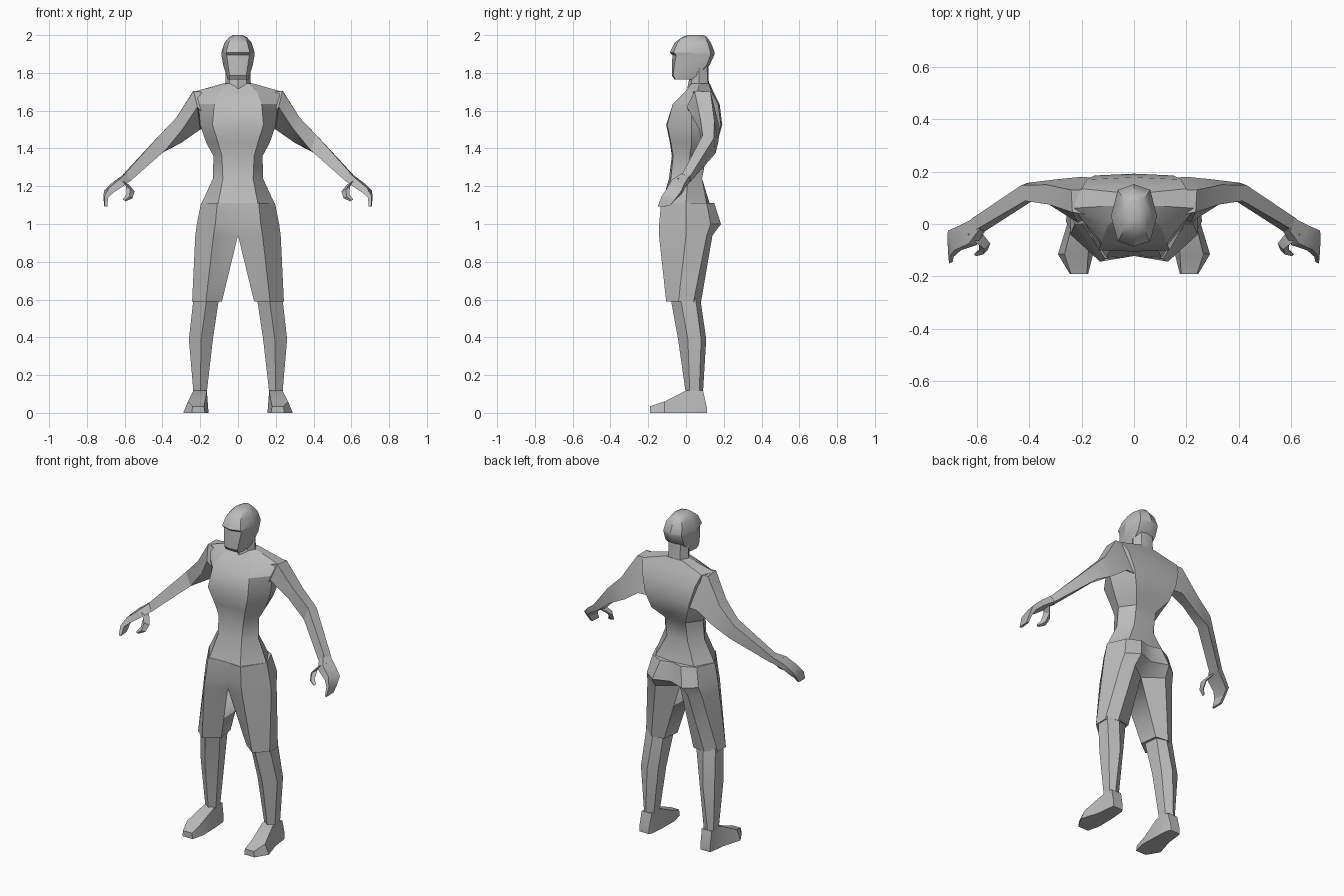
import bpy, bmesh, math
from mathutils import Vector

grey = bpy.data.materials.new("plain grey")
grey.diffuse_color = (0.5, 0.5, 0.5, 1)


def loft(name, rings, mirror=False, angle=30):
    """Skin closed rings of points, cap both ends, optionally mirror in x."""
    bm = bmesh.new()
    loops = [[bm.verts.new(p) for p in r] for r in rings]
    n = len(loops[0])
    for a, b in zip(loops, loops[1:]):
        for i in range(n):
            j = (i + 1) % n
            bm.faces.new((a[i], a[j], b[j], b[i]))
    bm.faces.new(loops[0])
    bm.faces.new(loops[-1])
    bmesh.ops.recalc_face_normals(bm, faces=bm.faces)
    inner = [f for f in bm.faces if all(abs(v.co.x) < 1e-4 for v in f.verts)]
    bmesh.ops.delete(bm, geom=inner, context='FACES')
    me = bpy.data.meshes.new(name)
    bm.to_mesh(me)
    bm.free()
    me.materials.append(grey)
    ob = bpy.data.objects.new(name, me)
    bpy.context.collection.objects.link(ob)
    if mirror:
        ob.modifiers.new("mirror", 'MIRROR').use_clip = True
    bpy.ops.object.select_all(action='DESELECT')
    bpy.context.view_layer.objects.active = ob
    ob.select_set(True)
    bpy.ops.object.shade_smooth_by_angle(angle=math.radians(angle))
    return ob


def sym(z, front, fs, side, bs, back):
    """Symmetric 8-point ring: centre y values and (x, y) side points."""
    half = [fs, side, bs]
    pts = [(0, front)] + half + [(0, back)] + [(-x, y) for x, y in reversed(half)]
    return [(x, y, z) for x, y in pts]


def level(z, *pts):
    return [(x, y, z) for x, y in pts]


# Torso
loft("torso", [
    sym(1.11, -.12, (.105, -.128), (.193, 0), (.13, .11), .125),
    sym(1.24, -.09, (.08, -.08), (.133, .01), (.07, .085), .085),
    sym(1.36, -.075, (.085, -.068), (.130, .02), (.07, .105), .108),
    sym(1.43, -.085, (.105, -.08), (.168, .03), (.12, .165), .165),
    sym(1.525, -.105, (.135, -.10), (.20, .03), (.15, .185), .192),
    sym(1.635, -.07, (.125, -.07), (.21, .03), (.18, .17), .178),
    sym(1.70, -.005, (.10, -.005), (.235, .06), (.20, .135), .145),
    sym(1.745, .03, (.05, .03), (.075, .07), (.055, .12), .125)])

# Neck
loft("neck", [
    sym(1.68, .0, (.05, .025), (.078, .07), (.05, .125), .135),
    sym(1.76, .015, (.045, .03), (.066, .07), (.04, .115), .12),
    sym(1.85, .02, (.045, .03), (.064, .07), (.04, .11), .12)])

# Head with brow ridge above the recessed face
loft("head", [
    sym(1.765, -.06, (.045, -.055), (.055, -.02), (.048, .03), .03),
    sym(1.785, -.074, (.044, -.068), (.060, -.015), (.058, .055), .06),
    sym(1.84, -.074, (.052, -.062), (.078, .015), (.062, .11), .125),
    sym(1.895, -.072, (.060, -.052), (.088, .03), (.062, .13), .15),
    sym(1.908, -.086, (.062, -.066), (.088, .03), (.062, .13), .152),
    sym(1.96, -.06, (.050, -.045), (.072, .03), (.052, .115), .132),
    sym(1.99, -.02, (.035, -.01), (.046, .04), (.034, .095), .11),
    sym(2.0, .01, (.018, .015), (.024, .05), (.018, .085), .095)])

# Arms: shoulder, mid upper arm, elbow, wrist
loft("arm", [
    [(.15, .03, 1.69), (.15, .13, 1.70), (.14, .175, 1.50), (.15, .03, 1.55)],
    [(.235, .045, 1.705), (.24, .13, 1.70), (.20, .18, 1.50), (.215, .005, 1.62)],
    [(.325, .075, 1.565), (.335, .15, 1.55), (.30, .17, 1.43), (.295, .07, 1.50)],
    [(.415, .088, 1.47), (.43, .148, 1.455), (.405, .157, 1.375), (.385, .09, 1.39)],
    [(.60, -.02, 1.265), (.62, .02, 1.25), (.595, .022, 1.222), (.572, -.03, 1.225)]],
    mirror=True)

# Hands: palm curling down into the fingers
loft("hand", [
    [(.59, -.02, 1.27), (.61, .022, 1.26), (.59, .022, 1.226), (.57, -.03, 1.23)],
    [(.63, -.075, 1.235), (.67, -.008, 1.215), (.65, -.005, 1.19), (.60, -.08, 1.205)],
    [(.685, -.10, 1.19), (.71, -.025, 1.175), (.69, -.025, 1.155), (.66, -.10, 1.165)],
    [(.708, -.13, 1.145), (.712, -.055, 1.135), (.695, -.055, 1.13), (.688, -.125, 1.14)],
    [(.705, -.15, 1.092), (.708, -.085, 1.095), (.695, -.085, 1.095), (.692, -.145, 1.092)]],
    mirror=True)


# Thumbs: four-sided tube along a short curved path
def square(c, r):
    c = Vector(c)
    return [c + Vector(d) * r for d in ((1, 0, .6), (0, 1, 0), (-1, 0, -.6), (0, -1, 0))]


loft("thumb", [square((.605, -.04, 1.225), .03), square((.57, -.075, 1.185), .022),
               square((.575, -.10, 1.145), .016), square((.602, -.115, 1.125), .008)],
     mirror=True)

# Shorts
loft("shorts", [
    level(1.11, (0, -.122), (.11, -.132), (.196, 0), (.15, .11), (.07, .15), (0, .13)),
    level(1.0, (0, -.118), (.12, -.142), (.218, 0), (.175, .13), (.10, .185), (0, .15)),
    level(.94, (0, -.10), (.13, -.143), (.226, 0), (.185, .11), (.11, .14), (0, .06)),
    level(.59, (.085, -.04), (.17, -.105), (.243, -.04), (.243, .04), (.18, .08), (.10, .07))],
    mirror=True)

# Lower legs
loft("lower_leg", [
    level(.61, (.10, -.03), (.165, -.082), (.235, -.03), (.235, .05), (.17, .075), (.11, .06)),
    level(.39, (.133, .0), (.195, -.042), (.26, .01), (.25, .08), (.19, .107), (.14, .07)),
    level(.11, (.165, .02), (.20, -.002), (.236, .02), (.236, .07), (.21, .09), (.17, .07))],
    mirror=True)


# Feet: rings from heel to toe
def sole(y, x0, x1, top, t0, t1):
    return [(x0, y, 0), (x1, y, 0), (t1, y, top), (t0, y, top)]


loft("foot", [
    sole(.11, .175, .24, .03, .175, .24),
    sole(.09, .165, .245, .118, .17, .238),
    sole(.0, .158, .255, .118, .165, .236),
    sole(-.115, .156, .29, .06, .175, .265),
    sole(-.19, .175, .245, .035, .18, .24)],
    mirror=True)
